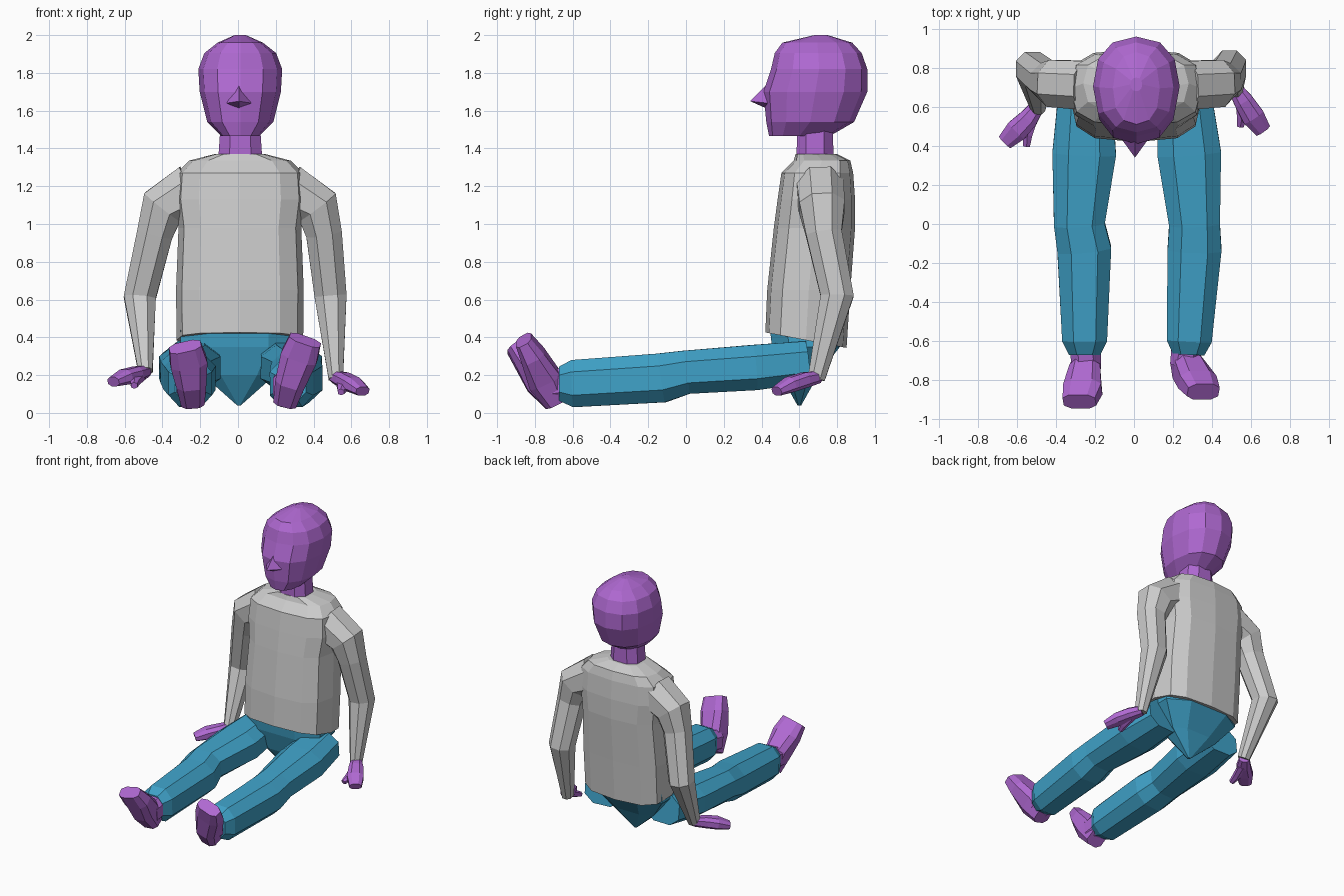
import bpy, bmesh, math
from mathutils import Vector

if "Cube" in bpy.data.objects:
    bpy.data.objects.remove(bpy.data.objects["Cube"])

X, Y, Z = Vector((1, 0, 0)), Vector((0, 1, 0)), Vector((0, 0, 1))


def material(name, rgb):
    m = bpy.data.materials.new(name)
    m.diffuse_color = (*rgb, 1)
    m.use_nodes = True
    m.node_tree.nodes["Principled BSDF"].inputs["Base Color"].default_value = m.diffuse_color
    return m


SKIN = material("skin", (0.43, 0.14, 0.64))
TROUSERS = material("trousers", (0.05, 0.36, 0.58))


def finish(name, bm, mat):
    bmesh.ops.recalc_face_normals(bm, faces=bm.faces)
    me = bpy.data.meshes.new(name)
    bm.to_mesh(me)
    bm.free()
    if mat:
        me.materials.append(mat)
    ob = bpy.data.objects.new(name, me)
    bpy.context.collection.objects.link(ob)
    return ob


def tube(name, path, sizes, mat=None, n=8, p=2.5, offset=0.5, ref=None, tilt=None):
    """Skin rounded cross-sections along a path; ref=None keeps every section level."""
    bm = bmesh.new()
    pts = [Vector(c) for c in path]
    prof = []
    for k in range(n):
        t = 2 * math.pi * (k + offset) / n
        c, s = math.cos(t), math.sin(t)
        prof.append((math.copysign(abs(c) ** (2 / p), c), math.copysign(abs(s) ** (2 / p), s)))
    mx, my = max(q[0] for q in prof), max(q[1] for q in prof)
    rings = []
    for i, (c, (a, b)) in enumerate(zip(pts, sizes)):
        u, v = X, Y
        if ref:
            t = Vector()
            if i > 0:
                t += (c - pts[i - 1]).normalized()
            if i < len(pts) - 1:
                t += (pts[i + 1] - c).normalized()
            t.normalize()
            u = t.cross(ref).normalized()
            v = t.cross(u)
        ring = []
        for x, y in prof:
            co = c + u * (a * x / mx) + v * (b * y / my)
            if tilt and i == 0:
                co.z += tilt * (co.y - c.y)
            ring.append(bm.verts.new(co))
        rings.append(ring)
    for r, s in zip(rings, rings[1:]):
        for k in range(n):
            j = (k + 1) % n
            bm.faces.new((r[k], r[j], s[j], s[k]))
    bm.faces.new(rings[0])
    bm.faces.new(rings[-1])
    return finish(name, bm, mat)


# Head: half width, front y and back y at each height
head = [(1.465, .10, .44, .76), (1.54, .175, .425, .89), (1.70, .215, .41, .96),
        (1.82, .222, .45, .96), (1.905, .19, .47, .93), (1.96, .12, .51, .88), (2.0, .03, .68, .75)]
tube("head", [(.012, (f + b) / 2, z) for z, w, f, b in head],
     [(w, (b - f) / 2) for z, w, f, b in head], SKIN, n=12, p=2.3, offset=0)

# Nose
bm = bmesh.new()
for co in [(-.06, .43, 1.64), (.07, .43, 1.64), (.005, .47, 1.78), (.005, .34, 1.65), (.005, .43, 1.61)]:
    bm.verts.new(co)
bmesh.ops.convex_hull(bm, input=bm.verts)
finish("nose", bm, SKIN)

# Neck
tube("neck", [(.012, .683, 1.32), (.012, .683, 1.52)], [(.118, .098), (.105, .095)], SKIN)

# Shirt body: half width, front y and back y at each height
body = [(.385, .335, .42, .85), (.65, .338, .43, .87), (.98, .325, .465, .895), (1.13, .345, .485, .895),
        (1.27, .335, .505, .885), (1.335, .27, .57, .87), (1.37, .135, .58, .80)]
tube("shirt_body", [(.01, (f + b) / 2, z) for z, w, f, b in body],
     [(w, (b - f) / 2) for z, w, f, b in body], n=12, p=3, offset=0, tilt=-.19)

# Pelvis tapering to the crotch
tube("pelvis", [(.005, .635, .44), (.005, .635, .35), (.005, .60, .20), (.005, .60, .04)],
     [(.31, .19), (.31, .18), (.19, .10), (.01, .01)], TROUSERS, p=2.6)

# Limbs: centre lines differ a little between the two sides
sleeve = {
    "right": [(-.24, .71, 1.18), (-.40, .72, 1.09), (-.44, .73, .95), (-.52, .795, .61), (-.49, .60, .22)],
    "left": [(.26, .71, 1.18), (.42, .72, 1.09), (.455, .73, .95), (.49, .80, .62), (.518, .69, .18)]}
hand = {
    "right": [(-.49, .61, .22), (-.54, .54, .205), (-.60, .48, .19), (-.66, .42, .165)],
    "left": [(.515, .70, .19), (.56, .63, .175), (.61, .55, .15), (.66, .48, .115)]}
thumb = {
    "right": [(-.52, .55, .19), (-.545, .46, .165), (-.55, .40, .145)],
    "left": [(.55, .63, .16), (.553, .55, .13), (.545, .50, .11)]}
leg = {
    "right": [(-.25, .64, .27), (-.255, .36, .24), (-.28, 0, .215), (-.255, -.13, .185),
              (-.253, -.6, .155), (-.253, -.67, .155)],
    "left": [(.26, .64, .27), (.283, .36, .24), (.31, 0, .215), (.31, -.13, .185),
             (.283, -.6, .155), (.28, -.67, .155)]}
ankle = {
    "right": [(-.25, -.6, .16), (-.245, -.74, .14)],
    "left": [(.275, -.6, .16), (.26, -.72, .14)]}
foot = {
    "right": [(-.24, -.69, .055), (-.25, -.765, .17), (-.262, -.845, .27), (-.28, -.91, .35)],
    "left": [(.25, -.685, .055), (.28, -.745, .17), (.325, -.81, .30), (.355, -.86, .385)]}

for side in ("right", "left"):
    tube(side + "_sleeve", sleeve[side],
         [(.14, .125), (.12, .12), (.095, .095), (.085, .088), (.038, .045)], p=2.2, ref=Y)
    tube(side + "_hand", hand[side], [(.035, .032), (.05, .04), (.058, .04), (.042, .025)], SKIN, ref=Z)
    tube(side + "_thumb", thumb[side], [(.03, .025), (.025, .025), (.017, .018)], SKIN, n=6, ref=Z)
    tube(side + "_trouser_leg", leg[side],
         [(.14, .11), (.163, .12), (.13, .115), (.138, .13), (.115, .125), (.08, .09)], TROUSERS, ref=Z)
    tube(side + "_ankle", ankle[side], [(.08, .085), (.075, .085)], SKIN, ref=Z)
    tube(side + "_foot", foot[side], [(.062, .06), (.08, .09), (.098, .065), (.085, .045)], SKIN, p=3, ref=Y)
